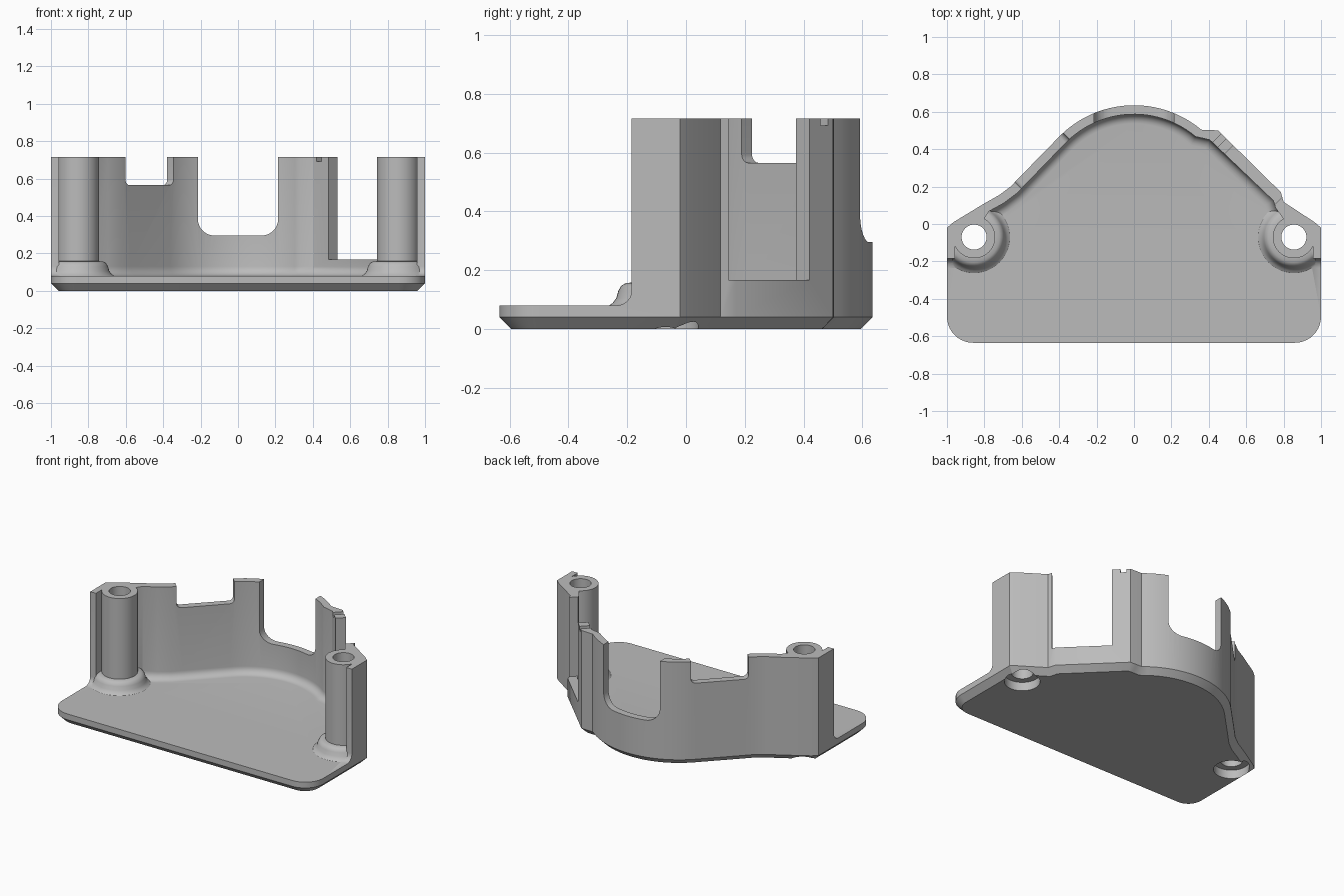
import bpy, bmesh, math
from mathutils import Vector

if "Cube" in bpy.data.objects:
    bpy.data.objects.remove(bpy.data.objects["Cube"])

HEIGHT = 0.715
POST_X, POST_Y = 0.855, -0.07


def arc(cx, cy, r, start, end, steps):
    angles = [math.radians(start + (end - start) * i / steps) for i in range(steps + 1)]
    return [(cx + r * math.cos(a), cy + r * math.sin(a)) for a in angles]


def inset(points, d):
    """Mitred inset of a clockwise outline."""
    result = []
    for i, p in enumerate(points):
        p = Vector(p)
        a = (p - Vector(points[i - 1])).normalized()
        b = (Vector(points[(i + 1) % len(points)]) - p).normalized()
        na, nb = Vector((a.y, -a.x)), Vector((b.y, -b.x))
        result.append(p + (na + nb) * (d / (1 + na.dot(nb))))
    return result


def loft(name, rings):
    """Solid skinned through rings of 3D points with equal counts."""
    bm = bmesh.new()
    rows = [[bm.verts.new(p) for p in ring] for ring in rings]
    for low, high in zip(rows, rows[1:]):
        for i in range(len(low)):
            bm.faces.new((low[i - 1], low[i], high[i], high[i - 1]))
    bm.faces.new(rows[0])
    bm.faces.new(rows[-1])
    bmesh.ops.recalc_face_normals(bm, faces=bm.faces)
    mesh = bpy.data.meshes.new(name)
    bm.to_mesh(mesh)
    bm.free()
    obj = bpy.data.objects.new(name, mesh)
    bpy.context.collection.objects.link(obj)
    return obj


def layered(name, outline, levels):
    return loft(name, [[(p[0], p[1], z) for p in inset(outline, d)] for z, d in levels])


def turned(name, x, y, profile):
    return loft(name, [[(px, py, z) for px, py in arc(x, y, r, 0, 352.5, 47)]
                       for r, z in profile])


def slot(name, x, y, angle, half, bottom, r):
    """Upright cutter with rounded lower corners, running through the wall."""
    if r:
        low = arc(-half + r, bottom + r, r, 180, 270, 8) + arc(half - r, bottom + r, r, 270, 360, 8)
    else:
        low = [(-half, bottom), (half, bottom)]
    profile = low + [(half, 1), (-half, 1)]
    c, s = math.cos(math.radians(angle)), math.sin(math.radians(angle))
    return loft(name, [[(x + u * c - v * s, y + u * s + v * c, z) for u, z in profile]
                       for v in (-0.12, 0.12)])


def subtract(target, cutter):
    cutter.hide_render = True
    mod = target.modifiers.new("cut", 'BOOLEAN')
    mod.operation, mod.solver, mod.object = 'DIFFERENCE', 'EXACT', cutter
    bpy.ops.object.select_all(action='DESELECT')
    bpy.context.view_layer.objects.active = target
    target.select_set(True)
    bpy.ops.object.modifier_apply(modifier=mod.name)
    bpy.data.objects.remove(cutter)


# Outer outline, clockwise from the left side
outline = [(-1, -0.02), (-0.965, 0.01), (-0.8, 0.11), (-0.72, 0.155), (-0.66, 0.2), (-0.61, 0.252)]
outline += arc(0, 0.075, 0.56, 135, 50, 24)
outline += [(0.4, 0.503), (0.45, 0.5), (0.785, 0.17), (0.8, 0.118), (0.965, 0.01), (1, -0.02)]
outline += arc(0.86, -0.495, 0.14, 0, -90, 10) + arc(-0.86, -0.495, 0.14, -90, -180, 10)
body = layered("shell_with_base_plate", outline, [(0, 0.04), (0.04, 0), (HEIGHT, 0)])

# Inner cavity, open to the front, with a fillet where wall meets floor
inner = [(-1.3, -0.185), (-0.957, -0.185), (-0.957, -0.09), (-POST_X, -0.05),
         (-0.775, 0.068), (-0.695, 0.112), (-0.627, 0.163), (-0.575, 0.217)]
inner += arc(0, 0.075, 0.512, 135, 50, 24)
inner += [(0.405, 0.45), (0.745, 0.125), (0.757, 0.086), (POST_X, -0.05),
          (0.957, -0.09), (0.957, -0.185), (1.3, -0.185), (1.3, -1), (-1.3, -1)]
R = 0.05
levels = [(0.08 + R * (1 - math.cos(t)), R * (1 - math.sin(t)))
          for t in (math.pi / 2 * i / 6 for i in range(7))]
cavity = layered("cavity_cutter", inner, levels + [(0.9, 0)])

# Screw posts with flared feet are left standing in the cavity
foot = [(0.2, 0.05), (0.195, 0.078), (0.18, 0.088), (0.167, 0.105), (0.16, 0.13),
        (0.15, 0.147), (0.135, 0.156), (0.113, 0.158), (0.113, 1)]
for side in (-1, 1):
    subtract(cavity, turned("post_form", side * POST_X, POST_Y, foot))
subtract(body, cavity)

# Screw holes with wide recesses underneath
for side in (-1, 1):
    subtract(body, turned("screw_hole", side * POST_X, POST_Y, [(0.067, -0.1), (0.067, 1)]))
    subtract(body, turned("head_recess", side * POST_X, POST_Y, [(0.112, -0.1), (0.112, 0.06)]))

# Openings in the wall
subtract(body, slot("back_opening", 0, 0.6, 0, 0.215, 0.295, 0.09))
subtract(body, slot("right_notch", -0.502, 0.35, 45, 0.184, 0.565, 0.03))
subtract(body, slot("left_opening", 0.64, 0.26, -45, 0.19, 0.167, 0))
subtract(body, slot("latch_notch", 0.458, 0.447, -45, 0.018, 0.692, 0))

# Plain grey plastic
grey = bpy.data.materials.new("grey_plastic")
grey.use_nodes = True
color = (0.5, 0.5, 0.5, 1)
grey.diffuse_color = color
grey.node_tree.nodes["Principled BSDF"].inputs["Base Color"].default_value = color
body.data.materials.clear()
body.data.materials.append(grey)
for poly in body.data.polygons:
    poly.material_index = 0

bpy.ops.object.select_all(action='DESELECT')
bpy.context.view_layer.objects.active = body
body.select_set(True)
bpy.ops.object.shade_smooth_by_angle(angle=math.radians(30))
